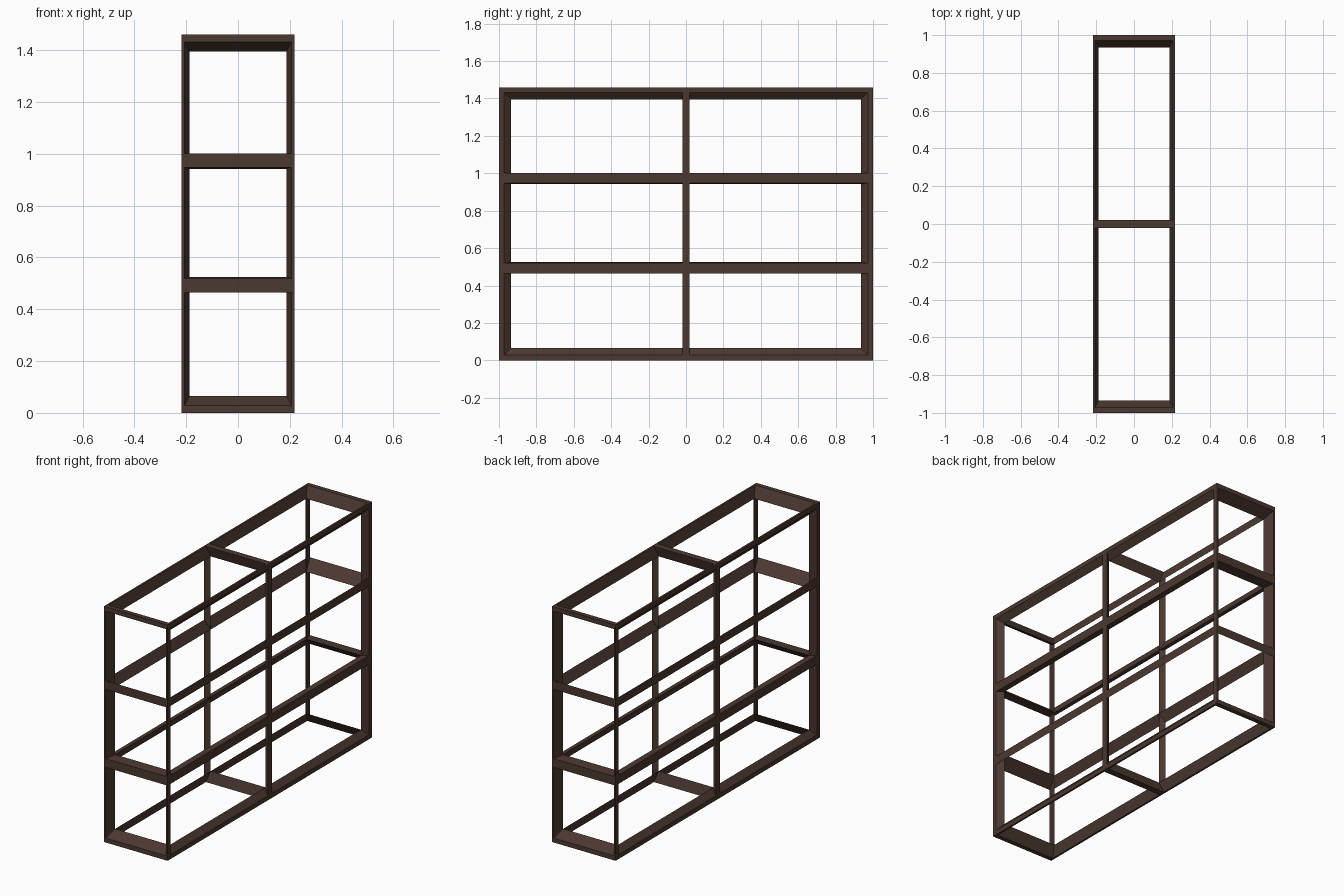
import bpy, bmesh

if "Cube" in bpy.data.objects:
    bpy.data.objects.remove(bpy.data.objects["Cube"])

# Grid lines of the open rack: outer corners of every panel
X = [-0.218, 0.218]
Y = [-1.0, 0.0, 1.0]
Z = [0.0, 0.4925, 0.975, 1.46]
GRID = [X, Y, Z]

# Inner ridge position belonging to each grid line
INNER = [[-0.187, 0.187], [-0.935, 0.0, 0.935], [0.065, 0.525, 0.942, 1.395]]

# Half width of the rails on the outer surface: end lines and middle lines
END = [0.012, 0.028, 0.028]
MID = [0.02, 0.02, 0.027]

mat = bpy.data.materials.new("dark brown wood")
mat.diffuse_color = (0.070, 0.040, 0.030, 1.0)
mat.use_nodes = True
mat.node_tree.nodes["Principled BSDF"].inputs["Base Color"].default_value = mat.diffuse_color


def inset(axis, i, direction):
    """Edge of the panel opening, measured from grid line i."""
    last = len(GRID[axis]) - 1
    width = END[axis] if i in (0, last) else MID[axis]
    return GRID[axis][i] + direction * width


def panel(bm, axis, side, a, b, i, j):
    """One open panel: flat outer border plus slanted inner border."""
    corners = [(0, 0), (1, 0), (1, 1), (0, 1)]
    outer, opening, inner = [], [], []
    for u, v in corners:
        o, n, r = [0] * 3, [0] * 3, [0] * 3
        o[axis] = n[axis] = GRID[axis][side]
        r[axis] = INNER[axis][side]
        for ax, base, step in ((a, i, u), (b, j, v)):
            o[ax] = GRID[ax][base + step]
            n[ax] = inset(ax, base + step, 1 - 2 * step)
            r[ax] = INNER[ax][base + step]
        outer.append(bm.verts.new(o))
        opening.append(bm.verts.new(n))
        inner.append(bm.verts.new(r))
    for k in range(4):
        m = (k + 1) % 4
        bm.faces.new((outer[k], outer[m], opening[m], opening[k]))
        bm.faces.new((opening[k], opening[m], inner[m], inner[k]))


# All six sides of the rack, panel by panel, welded into one frame
bm = bmesh.new()
for axis in range(3):
    a, b = [ax for ax in range(3) if ax != axis]
    for side in (0, -1):
        for i in range(len(GRID[a]) - 1):
            for j in range(len(GRID[b]) - 1):
                panel(bm, axis, side, a, b, i, j)
bmesh.ops.remove_doubles(bm, verts=bm.verts, dist=0.0005)
bmesh.ops.recalc_face_normals(bm, faces=bm.faces)

mesh = bpy.data.meshes.new("rack_frame")
bm.to_mesh(mesh)
bm.free()
mesh.materials.append(mat)
frame = bpy.data.objects.new("rack_frame", mesh)
bpy.context.collection.objects.link(frame)
